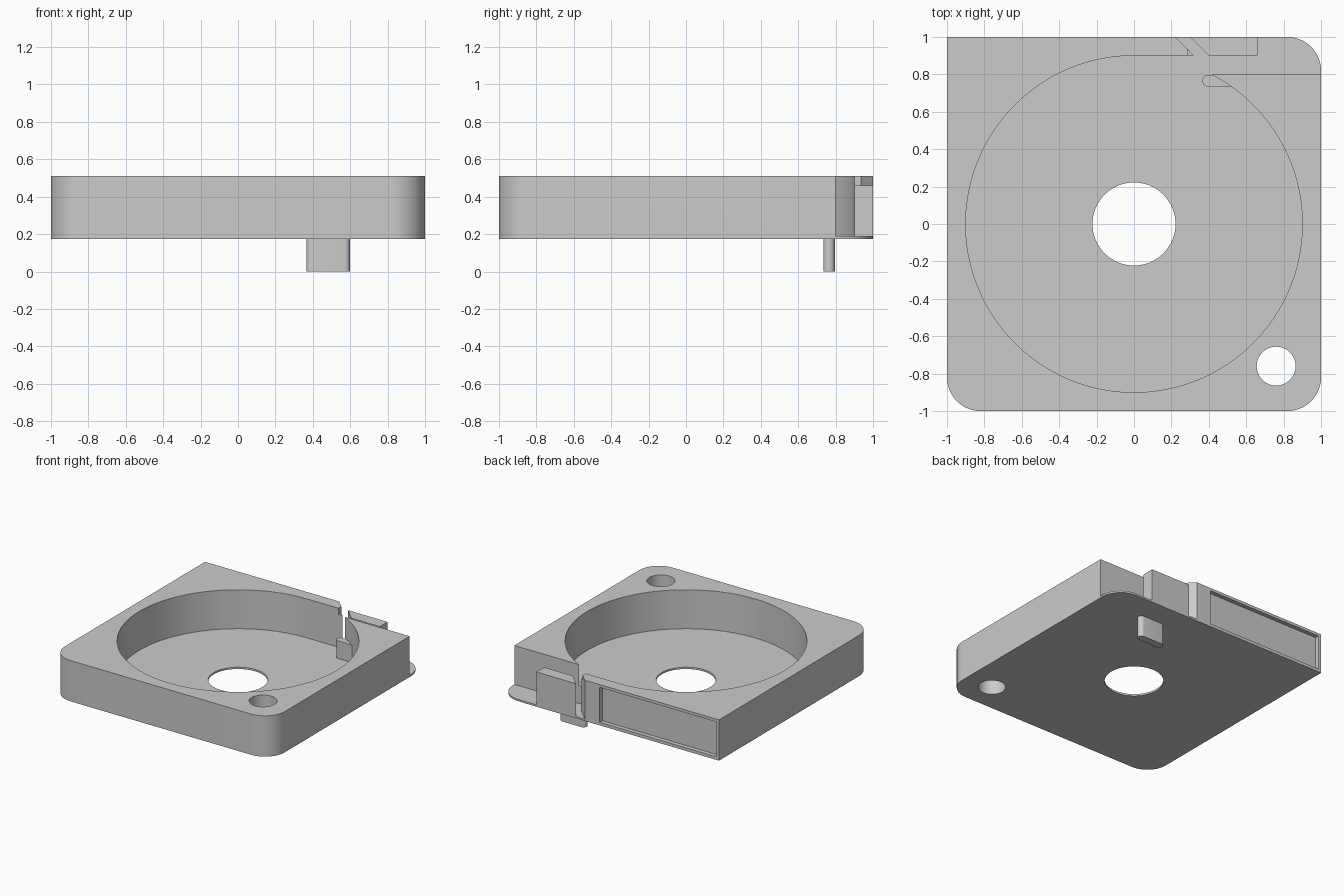
import bpy
import bmesh
from math import cos, sin, pi, radians, degrees, asin

if "Cube" in bpy.data.objects:
    bpy.data.objects.remove(bpy.data.objects["Cube"], do_unlink=True)

BASE, FLOOR, RIM, STEP = 0.175, 0.19, 0.51, 0.46

grey = bpy.data.materials.new("plain grey")
grey.use_nodes = True
colour = (0.6, 0.6, 0.6, 1)
grey.diffuse_color = colour
grey.node_tree.nodes["Principled BSDF"].inputs["Base Color"].default_value = colour


def arc(cx, cy, r, start, end, steps):
    """Points along an arc, angles in degrees."""
    angles = [radians(start + (end - start) * i / steps) for i in range(steps + 1)]
    return [(cx + r * cos(a), cy + r * sin(a)) for a in angles]


def circle(cx, cy, r, steps):
    return arc(cx, cy, r, 0, 360, steps)[:-1]


def rect(x0, x1, y0, y1):
    return [(x0, y0), (x1, y0), (x1, y1), (x0, y1)]


def prism(name, outline, z0, z1):
    """Extrude a closed outline from z0 up to z1."""
    bm = bmesh.new()
    face = bm.faces.new([bm.verts.new((x, y, z0)) for x, y in outline])
    top = bmesh.ops.extrude_face_region(bm, geom=[face])["geom"]
    moved = [v for v in top if isinstance(v, bmesh.types.BMVert)]
    bmesh.ops.translate(bm, verts=moved, vec=(0, 0, z1 - z0))
    bmesh.ops.recalc_face_normals(bm, faces=bm.faces)
    mesh = bpy.data.meshes.new(name)
    bm.to_mesh(mesh)
    bm.free()
    mesh.materials.append(grey)
    obj = bpy.data.objects.new(name, mesh)
    bpy.context.collection.objects.link(obj)
    return obj


def activate(obj):
    bpy.ops.object.select_all(action="DESELECT")
    obj.select_set(True)
    bpy.context.view_layer.objects.active = obj


def cut(obj, outline, z0, z1):
    """Subtract a prism from the object."""
    cutter = prism("cutter", outline, z0, z1)
    cutter.hide_render = True
    mod = obj.modifiers.new("cut", "BOOLEAN")
    mod.operation = "DIFFERENCE"
    mod.solver = "EXACT"
    mod.object = cutter
    activate(obj)
    bpy.ops.object.modifier_apply(modifier=mod.name)
    bpy.data.objects.remove(cutter, do_unlink=True)


# Housing block: three rounded corners and one square one
r = 0.18
c = 1 - r
outline = [(-1, 1)]
for cx, cy, start in ((-c, -c, 180), (c, -c, 270), (c, c, 0)):
    outline += arc(cx, cy, r, start, start + 90, 16)
housing = prism("housing", outline, BASE, RIM)

# Round pocket that opens into the back corner channel around the stop block
tip = degrees(asin(0.8 / 0.9))
pocket = arc(0, 0, 0.9, 90, 360 + tip, 120)
pocket += [(1.1, 0.8), (1.1, 1.1), (0.66, 1.1), (0.66, 0.9), (0.4, 0.9),
           (0.2, 1.1), (0.12, 1.1), (0.32, 0.9)]
cut(housing, pocket, FLOOR, 0.7)

# Lowered stop block and notched wall tip
cut(housing, [(0.16, 1.1), (0.38, 0.88), (0.7, 0.88), (0.7, 1.1)], STEP, 0.7)
cut(housing, rect(0.285, 0.34, 0.85, 0.95), STEP, 0.7)

# Shaft hole and corner hole
cut(housing, circle(0, 0, 0.222, 64), -0.1, 0.7)
cut(housing, circle(0.76, -0.76, 0.104, 48), -0.1, 0.7)

# Shallow recessed panel in the back wall
cut(housing, rect(-0.975, 0.085, 0.965, 1.1), 0.2, 0.487)

# Rounded peg that passes through the floor
pr = 0.031
peg_outline = arc(0.365 + pr, 0.765, pr, 90, 270, 16) + arc(0.6 - pr, 0.765, pr, -90, 90, 16)
peg = prism("locating_peg", peg_outline, 0, 0.335)

for obj in (housing, peg):
    activate(obj)
    bpy.ops.object.shade_smooth_by_angle(angle=pi / 6)
